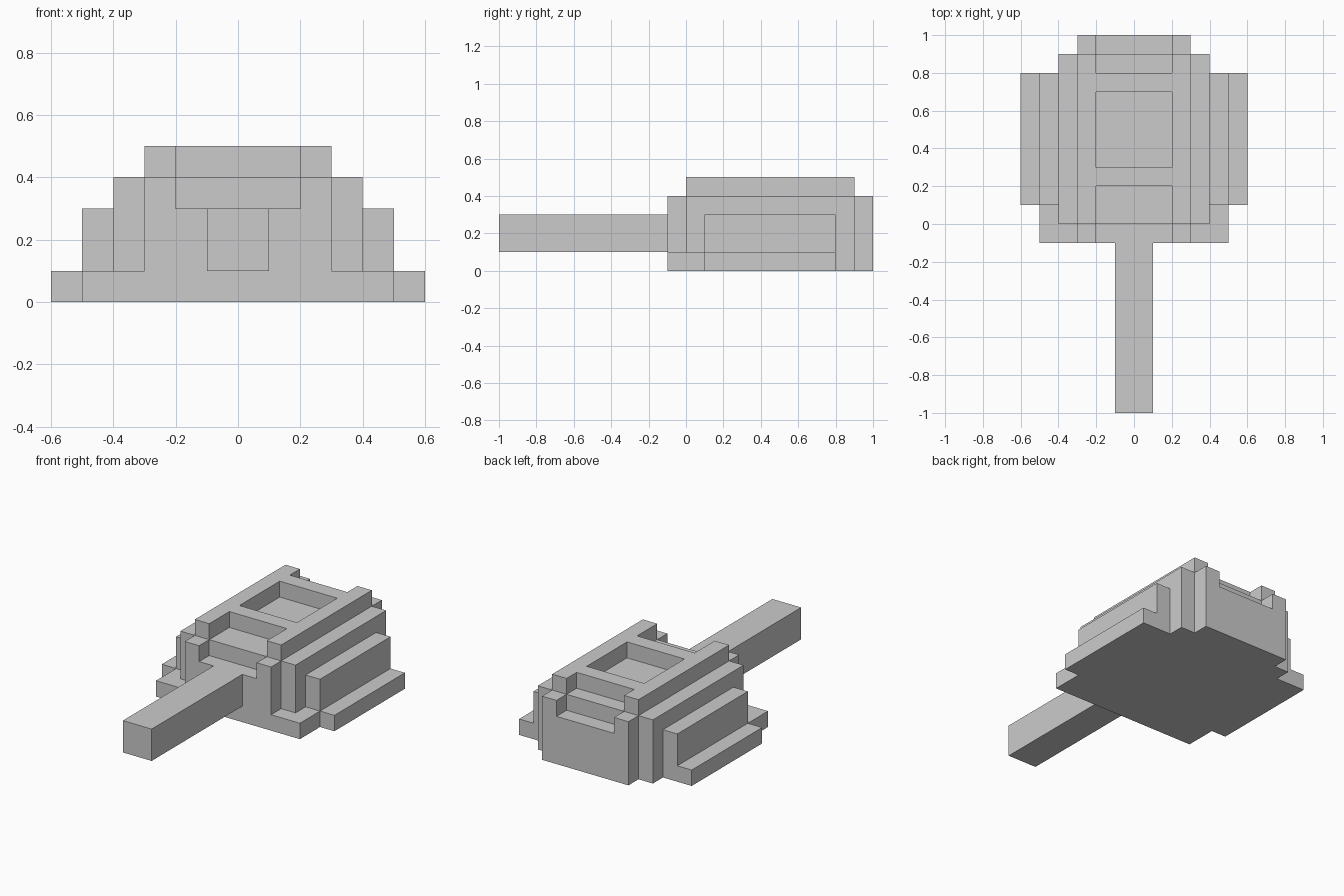
import bpy, bmesh
from itertools import product

if "Cube" in bpy.data.objects:
    bpy.data.objects.remove(bpy.data.objects["Cube"])

# Boxes: (half width, y0, y1, z0, z1), all symmetric about x = 0
TIERS = [
    (0.6, 0.1, 0.8, 0.0, 0.1),    # side ledges
    (0.5, -0.1, 0.8, 0.0, 0.1),   # front base plate
    (0.5, 0.1, 0.8, 0.0, 0.3),    # lower side step
    (0.4, 0.0, 0.9, 0.0, 0.4),    # upper side step
    (0.3, -0.1, 1.0, 0.0, 0.4),   # end walls
    (0.3, 0.0, 0.9, 0.0, 0.5),    # top deck
]
CUTS = [
    (0.2, 0.3, 0.7, 0.4, 0.5),    # hatch recess
    (0.2, -0.1, 0.2, 0.4, 0.5),   # front notch
    (0.2, -0.1, 0.0, 0.3, 0.4),   # front notch lower step
    (0.2, 0.8, 1.0, 0.4, 0.5),    # rear notch
    (0.2, 0.9, 1.0, 0.3, 0.4),    # rear notch lower step
]


def inside(p, box):
    w, y0, y1, z0, z1 = box
    return abs(p[0]) < w and y0 < p[1] < y1 and z0 < p[2] < z1


def stepped_solid(name, tiers, cuts=()):
    """Fuse the tiers, remove the cuts and keep only the outer skin."""
    boxes = list(tiers) + list(cuts)
    grid = [
        sorted({s * b[0] for b in boxes for s in (-1, 1)}),
        sorted({v for b in boxes for v in b[1:3]}),
        sorted({v for b in boxes for v in b[3:5]}),
    ]

    def solid(c):
        if any(not 0 <= c[a] < len(grid[a]) - 1 for a in range(3)):
            return False
        mid = [(grid[a][c[a]] + grid[a][c[a] + 1]) / 2 for a in range(3)]
        return any(inside(mid, b) for b in tiers) and not any(inside(mid, b) for b in cuts)

    bm = bmesh.new()
    for c in product(*(range(len(g) - 1) for g in grid)):
        if not solid(c):
            continue
        for a, d in product(range(3), (0, 1)):
            n = list(c)
            n[a] += 2 * d - 1
            if solid(n):
                continue
            u, v = (a + 1) % 3, (a + 2) % 3
            loop = []
            for du, dv in ((0, 0), (1, 0), (1, 1), (0, 1)):
                k = list(c)
                k[a] += d
                k[u] += du
                k[v] += dv
                loop.append(bm.verts.new([grid[i][k[i]] for i in range(3)]))
            bm.faces.new(loop if d else loop[::-1])
    bmesh.ops.remove_doubles(bm, verts=bm.verts, dist=1e-4)
    bmesh.ops.dissolve_limit(bm, angle_limit=0.02, verts=bm.verts, edges=bm.edges)
    mesh = bpy.data.meshes.new(name)
    bm.to_mesh(mesh)
    bm.free()
    obj = bpy.data.objects.new(name, mesh)
    bpy.context.collection.objects.link(obj)
    return obj


# Stepped body with recess and notches
stepped_solid("body", TIERS, CUTS)

# Long bar out of the front
stepped_solid("front_bar", [(0.1, -1.0, -0.1, 0.1, 0.3)])
